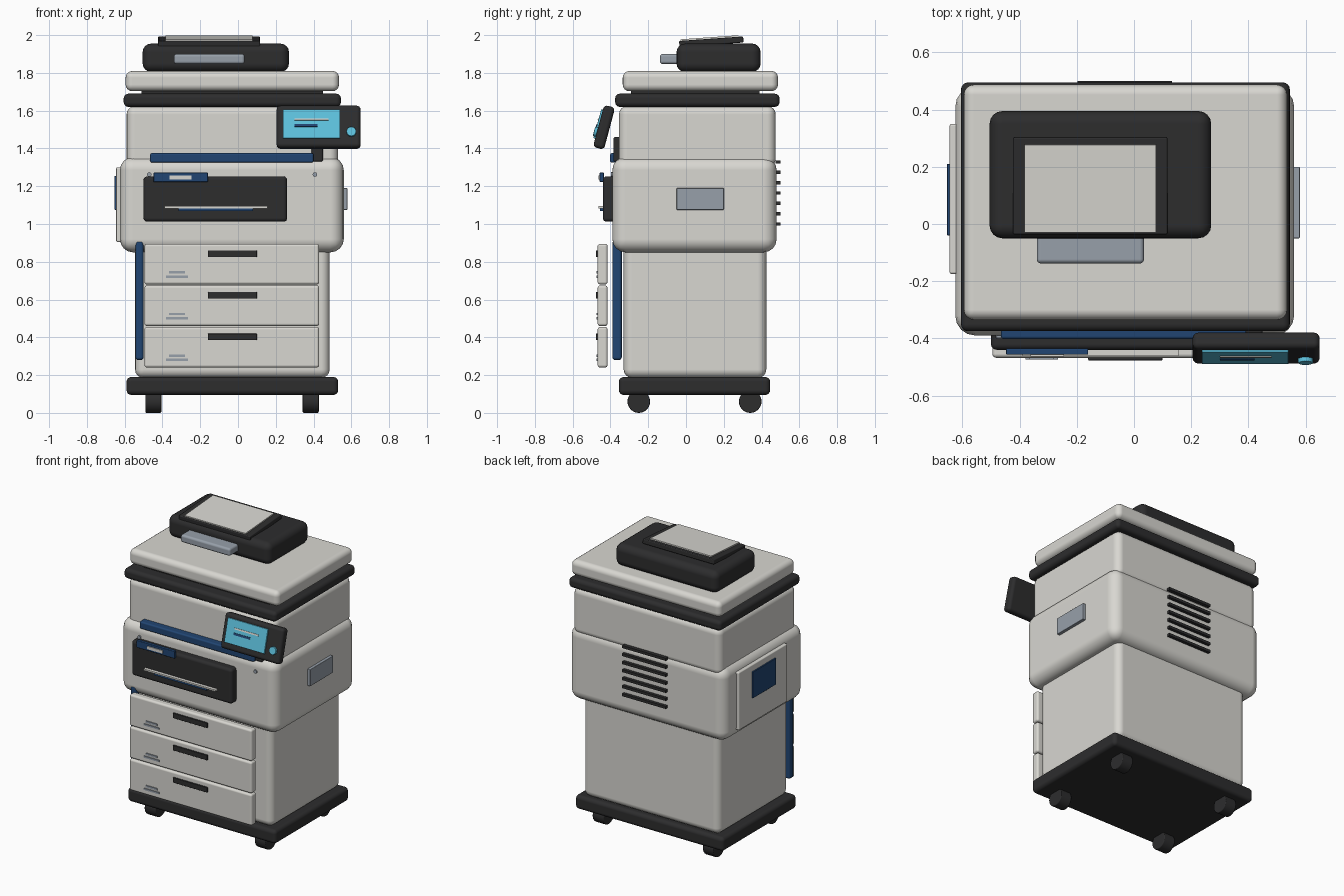
import bpy
import bmesh
from math import radians
from mathutils import Matrix, Vector

if "Cube" in bpy.data.objects:
    bpy.data.objects.remove(bpy.data.objects["Cube"], do_unlink=True)


def material(name, r, g, b):
    m = bpy.data.materials.new(name)
    m.use_nodes = True
    m.diffuse_color = (r, g, b, 1)
    m.node_tree.nodes["Principled BSDF"].inputs["Base Color"].default_value = (r, g, b, 1)
    return m


LIGHT = material("warm white plastic", 0.69, 0.68, 0.64)
DARK = material("charcoal plastic", 0.026, 0.026, 0.027)
NAVY = material("navy accent", 0.015, 0.06, 0.17)
CYAN = material("cyan display", 0.11, 0.53, 0.72)
GREY = material("blue grey", 0.31, 0.35, 0.40)


def finish(name, bm, mat, bevel, segments=4):
    mesh = bpy.data.meshes.new(name)
    bm.to_mesh(mesh)
    bm.free()
    mesh.materials.append(mat)
    ob = bpy.data.objects.new(name, mesh)
    bpy.context.collection.objects.link(ob)
    bpy.ops.object.select_all(action="DESELECT")
    ob.select_set(True)
    bpy.context.view_layer.objects.active = ob
    bpy.ops.object.shade_smooth_by_angle(angle=radians(35))
    if bevel:
        mod = ob.modifiers.new("rounded edges", "BEVEL")
        mod.width = bevel
        mod.segments = segments
        mod.limit_method = "ANGLE"
        mod.harden_normals = True
    return ob


def box(name, x, y, z, mat, bevel=0.0, frame=None):
    """Rounded box from three (low, high) ranges, optionally in a tilted frame."""
    bm = bmesh.new()
    bmesh.ops.create_cube(bm, size=1)
    size = Vector([b - a for a, b in (x, y, z)])
    mid = Vector([(a + b) / 2 for a, b in (x, y, z)])
    bmesh.ops.transform(bm, matrix=Matrix.Translation(mid) @ Matrix.Diagonal(size).to_4x4(),
                        verts=bm.verts)
    ob = finish(name, bm, mat, bevel)
    if frame:
        ob.matrix_world = frame
    return ob


def disc(name, centre, radius, depth, axis, mat, bevel=0.0, frame=None):
    """Cylinder along the x or y axis."""
    bm = bmesh.new()
    bmesh.ops.create_cone(bm, cap_ends=True, segments=24, radius1=radius,
                          radius2=radius, depth=depth)
    turn = Matrix.Rotation(radians(90), 4, "Y" if axis == "x" else "X")
    bmesh.ops.transform(bm, matrix=Matrix.Translation(centre) @ turn, verts=bm.verts)
    ob = finish(name, bm, mat, bevel, 2)
    if frame:
        ob.matrix_world = frame
    return ob


# Wheeled base
box("base", (-0.59, 0.53), (-0.355, 0.445), (0.095, 0.19), DARK, 0.025)
for side, x in (("right", -0.448), ("left", 0.385)):
    for end, y in (("front", -0.25), ("back", 0.34)):
        disc(f"caster_{end}_{side}", (x, y, 0.06), 0.06, 0.085, "x", DARK, 0.006)

# Stacked housings
box("cabinet", (-0.545, 0.485), (-0.33, 0.425), (0.185, 0.95), LIGHT, 0.045)
box("main_body", (-0.625, 0.56), (-0.39, 0.48), (0.85, 1.355), LIGHT, 0.07)
box("upper_body", (-0.59, 0.53), (-0.355, 0.475), (1.3, 1.625), LIGHT, 0.045)
box("scanner_band", (-0.605, 0.545), (-0.375, 0.495), (1.62, 1.69), DARK, 0.025)
box("lid_gasket", (-0.51, 0.45), (-0.29, 0.39), (1.68, 1.715), DARK)
box("lid", (-0.595, 0.535), (-0.335, 0.487), (1.703, 1.81), LIGHT, 0.035)

# Document feeder with sloping tray
box("feeder", (-0.505, 0.27), (-0.05, 0.395), (1.805, 1.955), DARK, 0.045)
box("feeder_handle", (-0.34, 0.035), (-0.138, -0.03), (1.847, 1.9), GREY, 0.015)
slope = Matrix.Translation((-0.153, 0.134, 1.966)) @ Matrix.Rotation(radians(4), 4, "X")
box("feeder_tray", (-0.27, 0.27), (-0.17, 0.17), (-0.017, 0.015), DARK, 0.006, slope)
box("feeder_paper", (-0.23, 0.23), (-0.162, 0.145), (0.013, 0.023), LIGHT, 0.0, slope)

# Drawers
for i in range(3):
    top = 0.895 - i * 0.22
    box(f"drawer_{i + 1}", (-0.495, 0.43), (-0.468, -0.415), (top - 0.215, top), LIGHT, 0.014)
    box(f"drawer_pull_{i + 1}", (-0.16, 0.1), (-0.477, -0.46), (top - 0.07, top - 0.035),
        DARK, 0.003)
    box(f"drawer_mark_upper_{i + 1}", (-0.365, -0.28), (-0.474, -0.465),
        (top - 0.158, top - 0.145), GREY)
    box(f"drawer_mark_lower_{i + 1}", (-0.38, -0.265), (-0.474, -0.465),
        (top - 0.18, top - 0.168), GREY)
box("side_strip", (-0.543, -0.5), (-0.39, -0.34), (0.28, 0.912), NAVY, 0.015)

# Output bay
box("output_bay", (-0.5, 0.26), (-0.44, -0.37), (1.012, 1.252), DARK, 0.02)
box("output_sheet", (-0.39, 0.155), (-0.462, -0.435), (1.083, 1.094), LIGHT)
box("output_slot", (-0.315, 0.08), (-0.455, -0.435), (1.068, 1.083), NAVY)
box("output_tab", (-0.447, -0.16), (-0.457, -0.435), (1.222, 1.272), NAVY, 0.004)
box("output_tab_mark", (-0.362, -0.245), (-0.463, -0.455), (1.236, 1.256), LIGHT)
box("front_bar", (-0.465, 0.4), (-0.402, -0.345), (1.325, 1.375), NAVY, 0.01)
for side, x in (("right", -0.47), ("left", 0.407)):
    disc(f"body_button_{side}", (x, -0.39, 1.262), 0.012, 0.016, "y", GREY)

# Tilted control panel
box("panel_neck", (0.39, 0.45), (-0.385, -0.345), (1.33, 1.46), DARK, 0.01)
tilt = Matrix.Translation((0.427, -0.434, 1.512)) @ Matrix.Rotation(radians(-15), 4, "X")
box("control_panel", (-0.222, 0.222), (-0.03, 0.03), (-0.115, 0.115), DARK, 0.02, tilt)
box("display", (-0.19, 0.113), (-0.039, -0.028), (-0.07, 0.088), CYAN, 0.002, tilt)
box("display_line_upper", (-0.127, 0.053), (-0.043, -0.037), (0.028, 0.038), LIGHT, 0, tilt)
box("display_line_lower", (-0.127, -0.005), (-0.043, -0.037), (-0.008, 0.006), NAVY, 0, tilt)
disc("panel_button", (0.173, -0.036, -0.034), 0.026, 0.02, "y", CYAN, 0.003, tilt)

# Side plates
box("left_plate", (0.55, 0.58), (-0.05, 0.2), (1.075, 1.19), GREY, 0.004)
box("right_door", (-0.645, -0.6), (-0.175, 0.35), (0.905, 1.3), LIGHT, 0.008)
box("right_door_window", (-0.654, -0.64), (-0.04, 0.21), (1.075, 1.255), NAVY, 0.003)

# Back vents
for i in range(7):
    z = 1.0 + i * 0.0547
    box(f"back_vent_{i + 1}", (-0.197, 0.132), (0.475, 0.5), (z - 0.009, z + 0.009), DARK)
